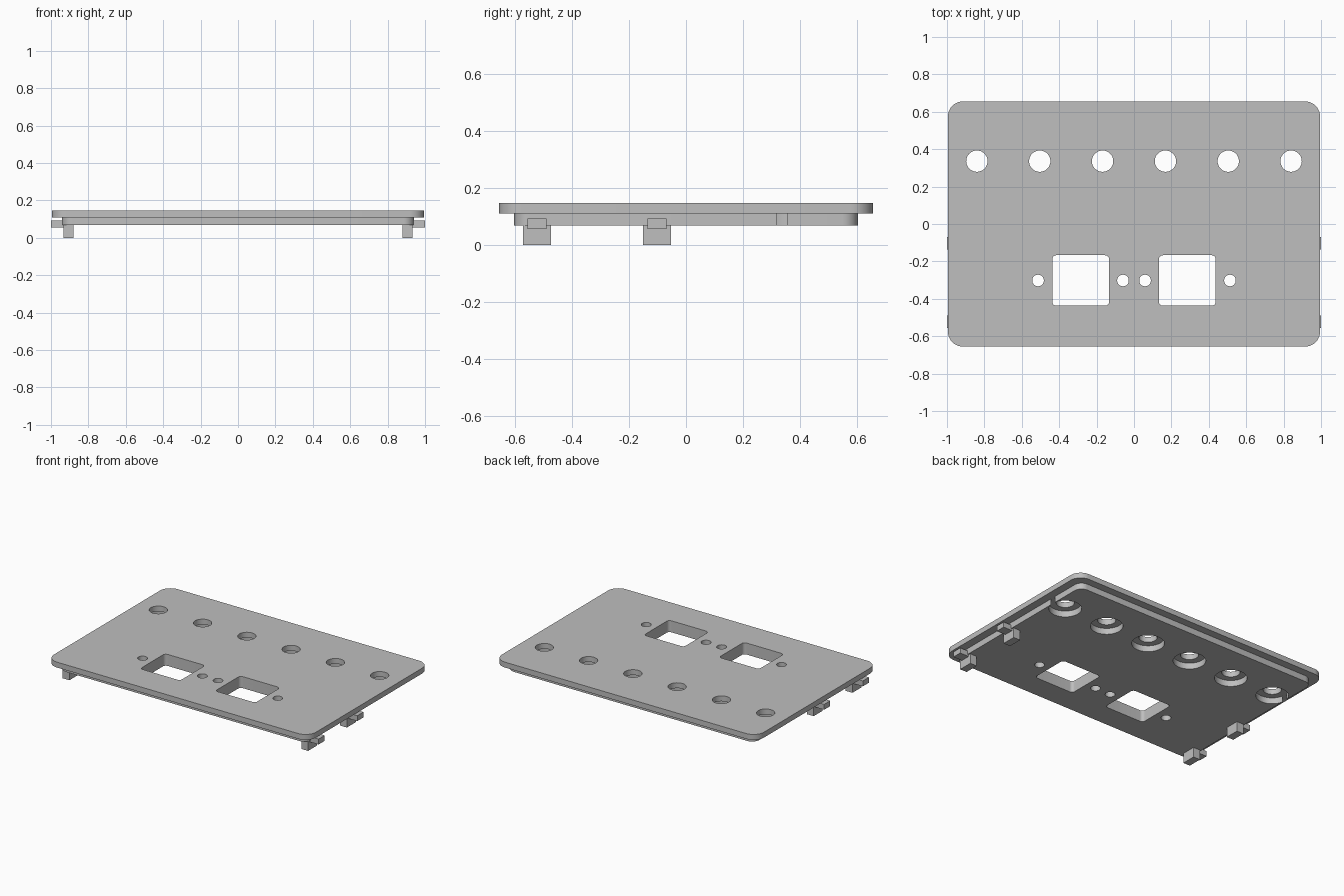
import bpy
import bmesh
from math import cos, sin, pi, radians

if "Cube" in bpy.data.objects:
    bpy.data.objects.remove(bpy.data.objects["Cube"])

grey = bpy.data.materials.new("plain grey")
grey.use_nodes = True
colour = (0.52, 0.52, 0.52, 1)
grey.diffuse_color = colour
grey.node_tree.nodes["Principled BSDF"].inputs["Base Color"].default_value = colour

PLATE_TOP, PLATE_BASE, SLAB_BASE = 0.147, 0.11, 0.068
JACK_Y, SOCKET_Y = 0.336, -0.302
JACKS = [0.336 * (i - 2.5) for i in range(6)]


def circle(x, y, r, n=48):
    return [(x + r * cos(2 * pi * i / n), y + r * sin(2 * pi * i / n)) for i in range(n)]


def rounded(x, y, hx, hy, r, n=10):
    """Outline of a rectangle with rounded corners."""
    points = []
    for k, (sx, sy) in enumerate([(1, 1), (-1, 1), (-1, -1), (1, -1)]):
        for i in range(n + 1):
            a = (k + i / n) * pi / 2
            points.append((x + sx * (hx - r) + r * cos(a), y + sy * (hy - r) + r * sin(a)))
    return points


def box(x0, x1, y0, y1):
    return [(x0, y0), (x1, y0), (x1, y1), (x0, y1)]


def extrude(name, outlines, z0, z1):
    """Extrude one or more flat outlines into a single object."""
    bm = bmesh.new()
    for outline in outlines:
        low = [bm.verts.new((x, y, z0)) for x, y in outline]
        high = [bm.verts.new((x, y, z1)) for x, y in outline]
        bm.faces.new(low[::-1])
        bm.faces.new(high)
        for i in range(len(low)):
            j = (i + 1) % len(low)
            bm.faces.new((low[i], low[j], high[j], high[i]))
    bmesh.ops.recalc_face_normals(bm, faces=bm.faces)
    mesh = bpy.data.meshes.new(name)
    bm.to_mesh(mesh)
    bm.free()
    mesh.materials.append(grey)
    obj = bpy.data.objects.new(name, mesh)
    bpy.context.collection.objects.link(obj)
    return obj


def activate(obj):
    bpy.ops.object.select_all(action="DESELECT")
    obj.select_set(True)
    bpy.context.view_layer.objects.active = obj


def cut(obj, outlines):
    """Cut the outlines right through the object and shade its curved walls."""
    cutter = extrude("cutter", outlines, -0.1, 0.3)
    cutter.hide_render = True
    mod = obj.modifiers.new("openings", "BOOLEAN")
    mod.operation = "DIFFERENCE"
    mod.solver = "EXACT"
    mod.object = cutter
    activate(obj)
    bpy.ops.object.modifier_apply(modifier=mod.name)
    bpy.data.objects.remove(cutter)
    bpy.ops.object.shade_smooth_by_angle(angle=radians(30))


# Openings shared by both layers: two sockets, each between two screw holes
openings = []
for side in (-1, 1):
    openings.append(rounded(side * 0.285, SOCKET_Y, 0.152, 0.135, 0.022))
    for x in (0.059, 0.513):
        openings.append(circle(side * x, SOCKET_Y, 0.031, 32))

# Top plate with the row of jack holes
plate = extrude("top_plate", [rounded(0, 0, 0.995, 0.655, 0.08)], PLATE_BASE, PLATE_TOP)
cut(plate, openings + [circle(x, JACK_Y, 0.057) for x in JACKS])

# Inset lower slab with wider recesses; the outer two break through its sides
slab = extrude("inset_slab", [rounded(0, 0, 0.94, 0.602, 0.055)], SLAB_BASE, PLATE_BASE)
cut(slab, openings + [circle(x, JACK_Y, 0.102) for x in JACKS])

# Clip legs with snap tabs pointing outward on both sides
for side, label in ((1, "left"), (-1, "right")):
    for y, place in ((-0.522, "front"), (-0.102, "middle")):
        leg = box(side * 0.88, side * 0.932, y - 0.049, y + 0.049)
        tab = box(side * 0.925, side * 1.0, y - 0.033, y + 0.033)
        extrude(f"{place}_{label}_clip_leg", [leg], 0, SLAB_BASE + 0.005)
        extrude(f"{place}_{label}_snap_tab", [tab], 0.056, 0.093)
